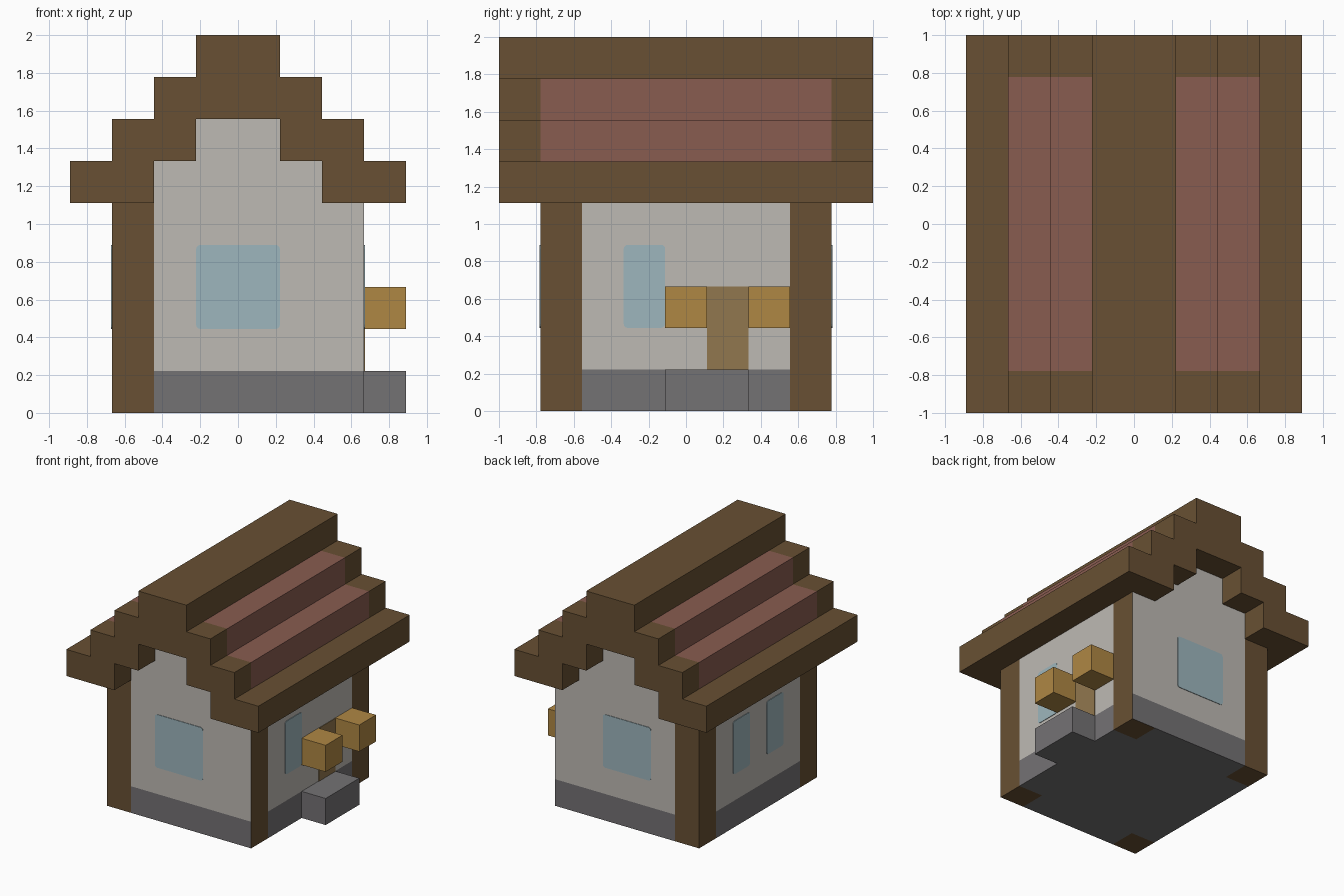
import bpy
import bmesh
from mathutils import Vector

cube = bpy.data.objects.get("Cube")
if cube:
    bpy.data.objects.remove(cube, do_unlink=True)

U = 2 / 9          # the whole house sits on a block grid of this size
SKIN = 0.02        # half thickness of painted plates, in blocks


def material(name, r, g, b):
    def linear(c):
        c /= 255
        return c / 12.92 if c < 0.04045 else ((c + 0.055) / 1.055) ** 2.4
    colour = (linear(r), linear(g), linear(b), 1)
    mat = bpy.data.materials.new(name)
    mat.use_nodes = True
    mat.diffuse_color = colour
    mat.node_tree.nodes["Principled BSDF"].inputs["Base Color"].default_value = colour
    return mat


wood = material("dark wood", 104, 80, 51)
tile = material("roof tile red", 137, 92, 80)
plaster = material("plaster", 190, 186, 180)
stone = material("stone grey", 116, 114, 116)
glass = material("window blue", 158, 182, 189)
lamp = material("lantern amber", 175, 135, 68)
door_wood = material("door tan", 145, 119, 78)


def finish(name, bm, mats, rule=None):
    """Colour faces by rule, scale from blocks to units, and link the object."""
    bmesh.ops.recalc_face_normals(bm, faces=bm.faces[:])
    if rule:
        for f in bm.faces:
            f.material_index = rule(f.calc_center_median())
    bmesh.ops.scale(bm, vec=(U, U, U), verts=bm.verts[:])
    mesh = bpy.data.meshes.new(name)
    bm.to_mesh(mesh)
    bm.free()
    for m in mats:
        mesh.materials.append(m)
    obj = bpy.data.objects.new(name, mesh)
    bpy.context.collection.objects.link(obj)


def loft(half, ys):
    """Mirror a half profile (x, z) and run it through the given y stations."""
    outline = half + [(-x, z) for x, z in reversed(half)]
    bm = bmesh.new()
    rings = [[bm.verts.new((x, y, z)) for x, z in outline] for y in ys]
    n = len(outline)
    for a, b in zip(rings, rings[1:]):
        for i in range(n):
            j = (i + 1) % n
            bm.faces.new((a[i], a[j], b[j], b[i]))
    bm.faces.new(rings[0])
    bm.faces.new(rings[-1])
    return bm


def box(name, lo, hi, mat, round_axis=None):
    lo, hi = Vector(lo), Vector(hi)
    bm = bmesh.new()
    bmesh.ops.create_cube(bm, size=1)
    for v in bm.verts:
        v.co = [(lo[i] + hi[i]) / 2 + v.co[i] * (hi[i] - lo[i]) for i in range(3)]
    if round_axis is not None:
        edges = [e for e in bm.edges
                 if abs(e.verts[0].co[round_axis] - e.verts[1].co[round_axis]) > SKIN]
        bmesh.ops.bevel(bm, geom=edges, offset=0.1, segments=3, profile=0.5,
                        affect='EDGES')
    finish(name, bm, [mat])


# House body: stepped gable with corner posts and a stone footing
body = loft([(1, 7), (1, 6), (2, 6), (2, 5), (3, 5), (3, 0)], [-3.5, -2.5, 2.5, 3.5])
for co, no in (((2, 0, 0), (1, 0, 0)), ((-2, 0, 0), (1, 0, 0)), ((0, 0, 1), (0, 0, 1))):
    bmesh.ops.bisect_plane(body, geom=body.verts[:] + body.edges[:] + body.faces[:],
                           plane_co=co, plane_no=no, dist=0.0001)


def body_colour(c):
    if abs(c.x) > 2 and abs(c.y) > 2.5:
        return 0
    return 1 if c.z < 1 else 2


finish("house_body", body, [wood, stone, plaster], body_colour)

# Stepped roof: wooden ridge, eaves and gable ends around tiled middle steps
outer = [p for i in range(1, 5) for p in ((i, 10 - i), (i, 9 - i))]
inner = [(2, 5), (2, 6), (1, 6), (1, 7)]
roof = loft(outer + inner, [-4.5, -3.5, 3.5, 4.5])


def roof_colour(c):
    tiled = abs(c.x) + c.z > 9 and 1.1 < abs(c.x) < 3.1 and abs(c.y) < 3
    return int(tiled)


finish("roof", roof, [wood, tile], roof_colour)

# Gable windows, front and back
for name, y in (("front_window", -3.5), ("back_window", 3.5)):
    box(name, (-1, y - SKIN, 2), (1, y + SKIN, 4), glass, round_axis=1)

# Side windows: one beside the door, two on the opposite wall
for name, x, y in (("left_window", 3, -1),
                   ("right_front_window", -3, -1),
                   ("right_back_window", -3, 1)):
    box(name, (x - SKIN, y - 0.5, 2), (x + SKIN, y + 0.5, 4), glass, round_axis=0)

# Entrance: door, step and a lantern on either side
box("door", (3 - SKIN, 0.5, 1), (3 + SKIN, 1.5, 3), door_wood)
box("door_step", (3, -0.5, 0), (4, 1.5, 1), stone)
for name, y in (("front_lantern", 0), ("back_lantern", 2)):
    box(name, (3, y - 0.5, 2), (4, y + 0.5, 3), lamp)
